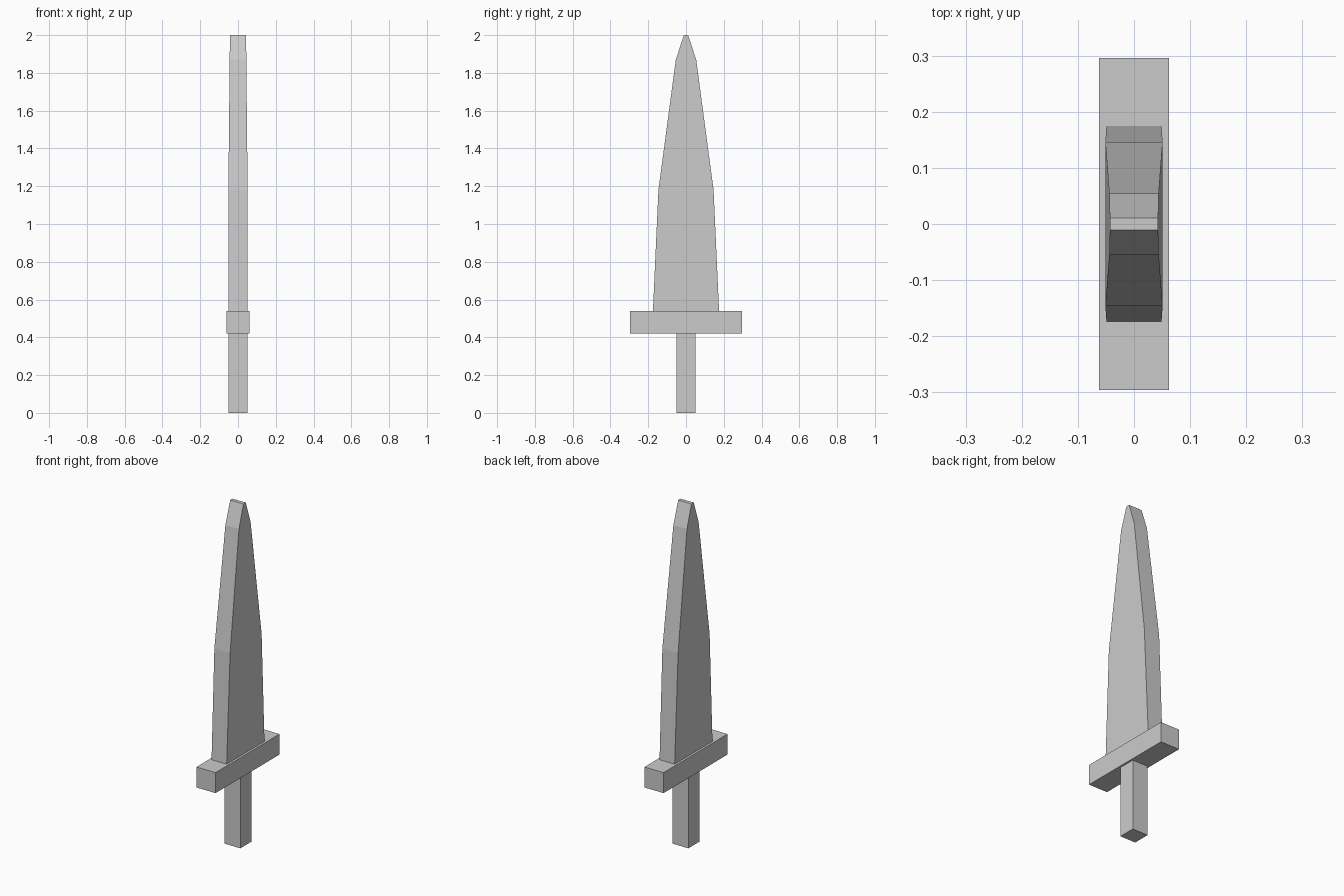
import bpy, bmesh

if "Cube" in bpy.data.objects:
    bpy.data.objects.remove(bpy.data.objects["Cube"])


def loft(name, sections):
    """Closed solid through rectangular sections (half_x, half_y, z)."""
    bm = bmesh.new()
    rings = [[bm.verts.new((sx * hx, sy * hy, z))
              for sx, sy in ((-1, -1), (1, -1), (1, 1), (-1, 1))]
             for hx, hy, z in sections]
    for low, high in zip(rings, rings[1:]):
        for i in range(4):
            j = (i + 1) % 4
            bm.faces.new((low[i], low[j], high[j], high[i]))
    bm.faces.new(rings[0][::-1])
    bm.faces.new(rings[-1])
    mesh = bpy.data.meshes.new(name)
    bm.to_mesh(mesh)
    bm.free()
    obj = bpy.data.objects.new(name, mesh)
    bpy.context.collection.objects.link(obj)
    return obj


# Square grip
loft("grip", [(0.051, 0.051, 0), (0.051, 0.051, 0.42)])

# Crossguard bar
loft("crossguard", [(0.062, 0.296, 0.42), (0.062, 0.296, 0.54)])

# Tapered blade with a blunt tip
loft("blade", [(0.049, 0.175, 0.54),
               (0.051, 0.146, 1.18),
               (0.044, 0.054, 1.87),
               (0.043, 0.011, 2.0)])
